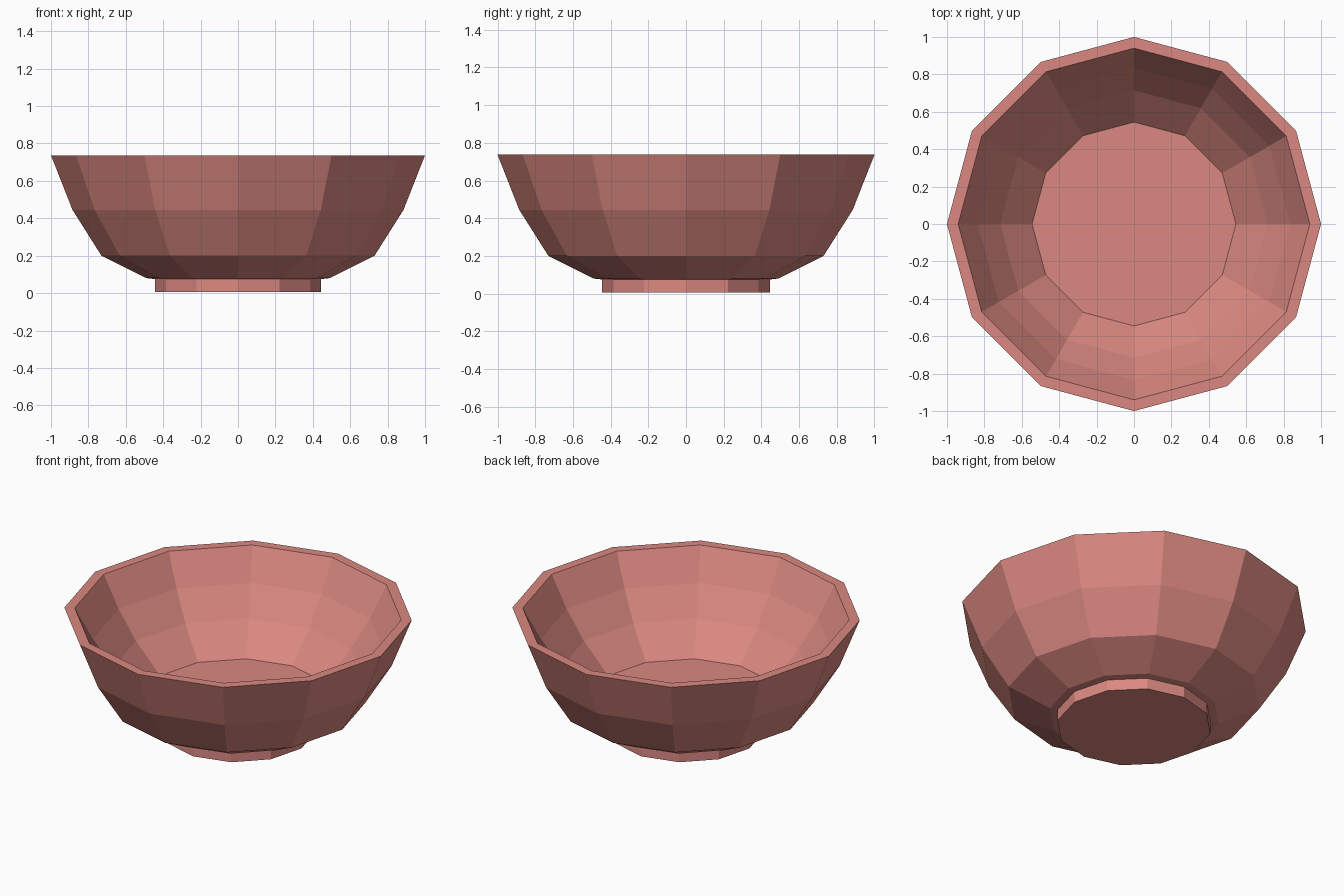
import bpy, bmesh, math

if "Cube" in bpy.data.objects:
    bpy.data.objects.remove(bpy.data.objects["Cube"])

SIDES = 12

# one clay colour
clay = bpy.data.materials.new("pink clay")
clay.diffuse_color = (0.71, 0.25, 0.22, 1)
clay.use_nodes = True
clay.node_tree.nodes["Principled BSDF"].inputs["Base Color"].default_value = clay.diffuse_color


def lathe(name, profile):
    """Revolve (radius, z) points into a faceted solid, capped at both ends."""
    bm = bmesh.new()
    rings = []
    for r, z in profile:
        rings.append([bm.verts.new((r * math.cos(math.tau * i / SIDES),
                                    r * math.sin(math.tau * i / SIDES), z))
                      for i in range(SIDES)])
    for a, b in zip(rings, rings[1:]):
        for i in range(SIDES):
            j = (i + 1) % SIDES
            bm.faces.new((a[i], a[j], b[j], b[i]))
    bm.faces.new(rings[0][::-1])
    bm.faces.new(rings[-1])
    bmesh.ops.recalc_face_normals(bm, faces=bm.faces)
    mesh = bpy.data.meshes.new(name)
    bm.to_mesh(mesh)
    bm.free()
    mesh.materials.append(clay)
    obj = bpy.data.objects.new(name, mesh)
    bpy.context.collection.objects.link(obj)
    return obj


# foot, outer wall, rim, inner wall and floor in one turned profile
lathe("bowl", [
    (0.445, 0.005), (0.445, 0.075),                           # foot
    (0.49, 0.08), (0.73, 0.20), (0.885, 0.445), (1.0, 0.737),  # outside
    (0.94, 0.737), (0.835, 0.545), (0.715, 0.375), (0.545, 0.20),  # inside
])
